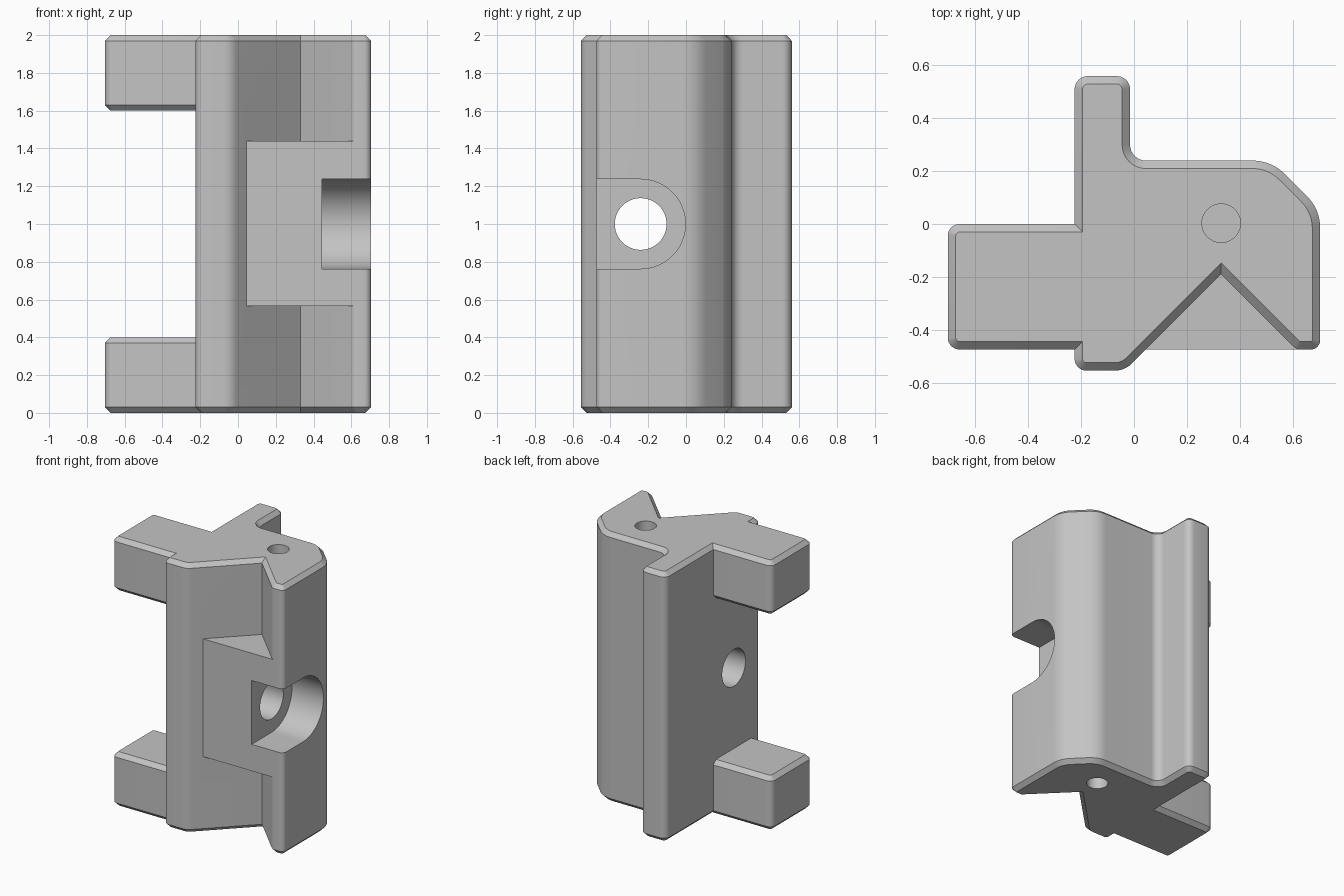
import bpy, bmesh, math
from mathutils import Vector

cube = bpy.data.objects.get("Cube")
if cube:
    bpy.data.objects.remove(cube, do_unlink=True)

HEIGHT = 2.0
CHAMFER = 0.03

grey = bpy.data.materials.new("plain_grey")
grey.use_nodes = True
grey.diffuse_color = (0.55, 0.55, 0.55, 1)
grey.node_tree.nodes["Principled BSDF"].inputs["Base Color"].default_value = grey.diffuse_color


def fillet(corners, steps=8):
    """Round each (x, y, radius) corner of a counter-clockwise outline."""
    out = []
    n = len(corners)
    for i, (x, y, r) in enumerate(corners):
        p = Vector((x, y))
        a = (Vector(corners[i - 1][:2]) - p).normalized()
        b = (Vector(corners[(i + 1) % n][:2]) - p).normalized()
        if r == 0:
            out.append(p)
            continue
        half = a.angle(b) / 2
        centre = p + (a + b).normalized() * (r / math.sin(half))
        start = p + a * (r / math.tan(half)) - centre
        end = p + b * (r / math.tan(half)) - centre
        sweep = start.angle(end)
        for k in range(steps + 1):
            t = k / steps
            out.append(centre + (start * math.sin((1 - t) * sweep)
                                 + end * math.sin(t * sweep)) / math.sin(sweep))
    return out


def inset(points, d):
    """Move every outline edge inward by d."""
    out = []
    for i, p in enumerate(points):
        e1 = (p - points[i - 1]).normalized()
        e2 = (points[(i + 1) % len(points)] - p).normalized()
        n1, n2 = Vector((-e1.y, e1.x)), Vector((-e2.y, e2.x))
        out.append(p + (n1 + n2) * (d / (1 + n1.dot(n2))))
    return out


def prism(name, points, low, high, chamfer=0.0, axis="Z"):
    """Extrude an outline along Z (x, y) or X (y, z), chamfering both ends."""
    if chamfer:
        small = inset(points, chamfer)
        rings = [(small, low), (points, low + chamfer),
                 (points, high - chamfer), (small, high)]
    else:
        rings = [(points, low), (points, high)]
    bm = bmesh.new()
    loops = []
    for pts, h in rings:
        loops.append([bm.verts.new((p.x, p.y, h) if axis == "Z" else (h, p.x, p.y))
                      for p in pts])
    n = len(points)
    for lo, hi in zip(loops, loops[1:]):
        for i in range(n):
            j = (i + 1) % n
            bm.faces.new((lo[i], lo[j], hi[j], hi[i]))
    bm.faces.new(list(reversed(loops[0])))
    bm.faces.new(loops[-1])
    bmesh.ops.recalc_face_normals(bm, faces=bm.faces)
    mesh = bpy.data.meshes.new(name)
    bm.to_mesh(mesh)
    bm.free()
    mesh.materials.append(grey)
    obj = bpy.data.objects.new(name, mesh)
    bpy.context.collection.objects.link(obj)
    return obj


def circle(cx, cy, r, n=48):
    return [Vector((cx + r * math.cos(math.tau * i / n),
                    cy + r * math.sin(math.tau * i / n))) for i in range(n)]


def combine(target, other, operation):
    mod = target.modifiers.new(other.name, "BOOLEAN")
    mod.operation = operation
    mod.solver = "EXACT"
    mod.object = other
    bpy.context.view_layer.objects.active = target
    bpy.ops.object.modifier_apply(modifier=mod.name)
    bpy.data.objects.remove(other, do_unlink=True)


# Main column with the V groove, rear rib and bevelled shoulder
body = prism("bracket_body", fillet([
    (-0.225, -0.555, 0.045), (-0.035, -0.555, 0.09), (0.33, -0.19, 0),
    (0.615, -0.475, 0.04), (0.705, -0.475, 0.036), (0.705, 0.055, 0.17),
    (0.52, 0.24, 0.17), (-0.015, 0.24, 0.06), (-0.015, 0.56, 0.05),
    (-0.225, 0.56, 0.05)]), 0, HEIGHT, CHAMFER)

# Side arms at the bottom and top
arm = fillet([(-0.705, -0.475, 0.045), (-0.1, -0.475, 0),
              (-0.1, 0, 0), (-0.705, 0, 0.045)])
for name, z in (("lower_arm", 0), ("upper_arm", HEIGHT - 0.4)):
    combine(body, prism(name, arm, z, z + 0.4, CHAMFER), "UNION")

# Block filling the middle of the groove
block = [Vector(p) for p in ((0.0, -0.475), (0.655, -0.475), (0.655, -0.35),
                             (0.33, -0.1), (0.1, -0.3))]
combine(body, prism("groove_block", block, 0.565, 1.44), "UNION")

# Round-ended pocket in the side, open to the front
arc = [Vector((-0.24 + 0.237 * math.cos(a), 1 + 0.237 * math.sin(a)))
       for a in (math.pi * (k / 32 - 0.5) for k in range(33))]
pocket = [Vector((-0.7, 1.237)), Vector((-0.7, 0.763))] + arc
combine(body, prism("pocket_cutter", pocket, 0.445, 0.9, axis="X"), "DIFFERENCE")

# Cross hole through the column
combine(body, prism("cross_hole_cutter", circle(-0.24, 1, 0.137), -0.5, 0.6, axis="X"),
        "DIFFERENCE")

# Blind round sockets in both ends
for name, low, high in (("lower_socket", -0.1, 0.2), ("upper_socket", 1.8, 2.1)):
    combine(body, prism(name, circle(0.33, 0.003, 0.073), low, high), "DIFFERENCE")

bpy.ops.object.select_all(action="DESELECT")
body.select_set(True)
bpy.context.view_layer.objects.active = body
bpy.ops.object.shade_smooth_by_angle(angle=math.radians(25))
